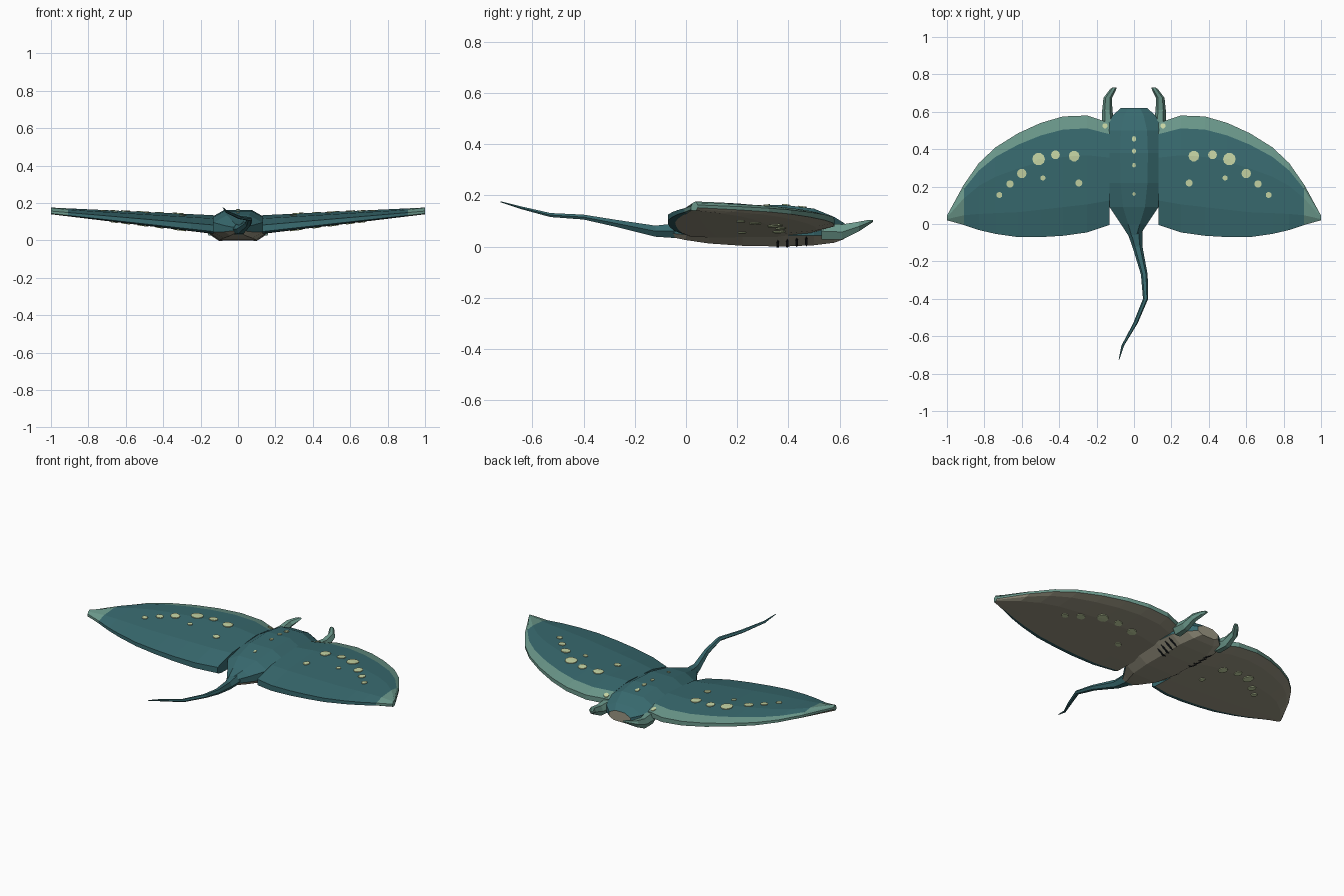
import bpy, bmesh, math
from mathutils import Vector
from mathutils.bvhtree import BVHTree

cube = bpy.data.objects.get("Cube")
if cube:
    bpy.data.objects.remove(cube, do_unlink=True)


def material(name, rgb):
    m = bpy.data.materials.new(name)
    m.use_nodes = True
    m.diffuse_color = (*rgb, 1)
    m.node_tree.nodes["Principled BSDF"].inputs["Base Color"].default_value = (*rgb, 1)
    return m


TEAL, PALE, BELLY, SPOT, DARK = range(5)
MATS = [material("deep_teal", (0.04, 0.145, 0.16)),
        material("pale_sea_green", (0.145, 0.31, 0.255)),
        material("belly_stone", (0.33, 0.31, 0.23)),
        material("spot_cream", (0.56, 0.66, 0.37)),
        material("gill_black", (0.01, 0.013, 0.015))]


def finish(name, bm, rule):
    bmesh.ops.recalc_face_normals(bm, faces=bm.faces)
    bm.normal_update()
    for f in bm.faces:
        f.material_index = rule(f)
    mesh = bpy.data.meshes.new(name)
    bm.to_mesh(mesh)
    for m in MATS:
        mesh.materials.append(m)
    ob = bpy.data.objects.new(name, mesh)
    bpy.context.collection.objects.link(ob)
    tree = BVHTree.FromBMesh(bm)
    bm.free()
    return tree


def loft(name, rings, rule):
    """Skin closed rings of points, cap both ends; rule(face, segment) picks the colour."""
    bm = bmesh.new()
    seg = bm.faces.layers.int.new("seg")
    loops = [[bm.verts.new(p) for p in r] for r in rings]
    n = len(loops[0])
    for a, b in zip(loops, loops[1:]):
        for i in range(n):
            j = (i + 1) % n
            bm.faces.new((a[i], a[j], b[j], b[i]))[seg] = i
    for end in (loops[0], loops[-1]):
        bm.faces.new(end)[seg] = -1
    return finish(name, bm, lambda f: rule(f, f[seg]))


# Body: an eight-sided section swept along y as (y, half width, bottom, top)
SECTION = [(-.45, 1), (.45, 1), (1, .68), (1, .27), (.6, 0), (-.6, 0), (-1, .27), (-1, .68)]
BODY = [(-.07, .025, .04, .085), (0, .07, .025, .105), (.09, .13, .012, .135),
        (.22, .16, .003, .158), (.38, .165, 0, .163), (.5, .155, .005, .148),
        (.58, .115, .015, .115), (.62, .07, .03, .09)]
body = loft("body",
            [[(a * w, y, lo + b * (hi - lo)) for a, b in SECTION] for y, w, lo, hi in BODY],
            lambda f, s: BELLY if s in (3, 4, 5) or f.normal.y > .95 else TEAL)

# Wings: chord sections along x as (x, trailing y, leading y)
SPAN = [(.13, -.005, .54), (.25, -.045, .58), (.38, -.063, .575), (.5, -.07, .54),
        (.62, -.07, .485), (.74, -.053, .41), (.83, -.032, .325), (.91, -.005, .21),
        (1, .02, .045)]
# Chord profile: (chord fraction, height in half thicknesses), top then underside
CHORD = [(0, -.05), (.24, .65), (.66, 1), (.89, .7), (1, .25),
         (1, -.35), (.89, -.7), (.66, -1), (.24, -1), (.05, -.95), (0, -.75)]


def wing_ring(side, x, back, front):
    k = (x - .13) / .87
    mid, half = .085 + .073 * k, .05 - .032 * k
    return [(side * x, back + t * (front - back), mid + h * half) for t, h in CHORD]


def wing_rule(f, s):
    if 5 <= s <= 8:
        return BELLY
    if s in (3, 4) or abs(f.calc_center_median().x) > .91:
        return PALE
    return TEAL


wings = {s: loft(("left" if s > 0 else "right") + "_wing",
                 [wing_ring(s, *row) for row in SPAN], wing_rule) for s in (1, -1)}


def tube(name, path, mat, sides=6):
    """Sweep an ellipse along y: (x, y, z, half width, half height)."""
    ang = [2 * math.pi * i / sides for i in range(sides)]
    loft(name, [[(x + w * math.cos(a), y, z + h * math.sin(a)) for a in ang]
                for x, y, z, w, h in path], lambda f, s: mat)


# Tail
tube("tail", [(0, -.02, .062, .045, .035), (.018, -.12, .06, .027, .025),
              (.055, -.27, .09, .018, .016), (.062, -.4, .115, .014, .011),
              (.008, -.53, .123, .012, .009), (-.06, -.65, .153, .007, .006),
              (-.08, -.725, .175, .002, .002)], TEAL)

# Head fins and eyes
for s, label in ((1, "left"), (-1, "right")):
    tube(label + "_head_fin",
         [(s * x, y, z, w, h) for x, y, z, w, h in
          [(.138, .53, .06, .034, .038), (.143, .61, .057, .027, .034),
           (.14, .675, .078, .023, .022), (.115, .715, .095, .018, .011),
           (.105, .73, .1, .012, .005)]], PALE)
    bm = bmesh.new()
    bmesh.ops.create_icosphere(bm, subdivisions=1, radius=.013)
    bmesh.ops.translate(bm, verts=bm.verts, vec=(s * .166, .535, .085))
    finish(label + "_eye", bm, lambda f: DARK)


def patch(name, x, y, rx, ry, up, mat, sides=10):
    """Thin plate draped on the skin, seen from above (up=1) or below (up=-1)."""
    def drop(px, py):
        hits = [t.ray_cast(Vector((px, py, up)), Vector((0, 0, -up)))[0]
                for t in (body, *wings.values())]
        zs = [h.z * up for h in hits if h]
        return Vector((px, py, max(zs) * up + .004 * up)) if zs else None

    rim = [drop(x + rx * math.cos(2 * math.pi * i / sides),
                y + ry * math.sin(2 * math.pi * i / sides)) for i in range(sides)]
    hub = drop(x, y)
    if hub is None or None in rim:
        return
    bm = bmesh.new()
    low = Vector((0, 0, -.007 * up))
    c, b = bm.verts.new(hub), bm.verts.new(hub + low)
    tops = [bm.verts.new(p) for p in rim]
    bots = [bm.verts.new(p + low) for p in rim]
    for i in range(sides):
        j = (i + 1) % sides
        bm.faces.new((c, tops[i], tops[j]))
        bm.faces.new((b, bots[j], bots[i]))
        bm.faces.new((tops[i], bots[i], bots[j], tops[j]))
    finish(name, bm, lambda f: mat)


# Spots on both wings, repeated underneath for the larger ones
SPOTS = [(.32, .363, .029), (.42, .37, .024), (.51, .347, .034), (.6, .27, .026),
         (.663, .214, .02), (.72, .155, .016), (.487, .246, .014), (.295, .219, .019),
         (.155, .525, .014)]
for s in (1, -1):
    for x, y, r in SPOTS:
        patch("wing_spot", s * x, y, r, r, 1, SPOT)
        if r > .018:
            patch("underside_spot", s * x, y, r * .9, r * .9, -1, SPOT)
    # Gill slits
    for i in range(4):
        patch("gill_slit", s * (.122 - .004 * i), .47 - .037 * i, .028, .006, -1, DARK, 6)

# Spots down the back
for y, r in ((.455, .013), (.39, .012), (.315, .011), (.16, .009)):
    patch("back_spot", 0, y, r * .9, r * 1.2, 1, SPOT, 8)
